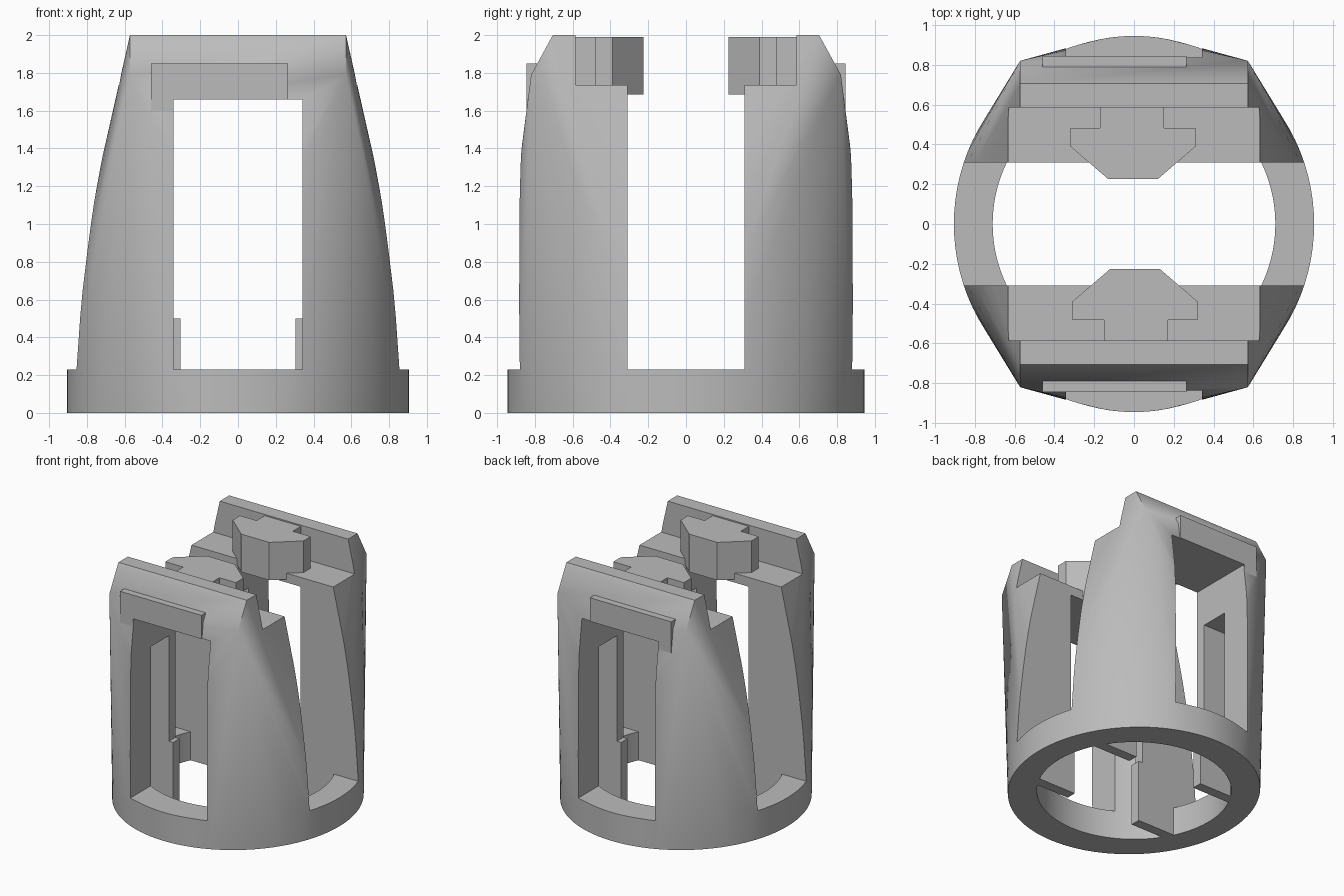
import bpy, bmesh
from math import sin, cos, asin, pi, radians

cube = bpy.data.objects.get("Cube")
if cube:
    bpy.data.objects.remove(cube, do_unlink=True)

grey = bpy.data.materials.new("plain grey")
grey.use_nodes = True
COLOR = (0.5, 0.5, 0.5, 1)
grey.diffuse_color = COLOR
grey.node_tree.nodes["Principled BSDF"].inputs["Base Color"].default_value = COLOR


def finish(name, bm):
    bmesh.ops.recalc_face_normals(bm, faces=bm.faces)
    mesh = bpy.data.meshes.new(name)
    bm.to_mesh(mesh)
    bm.free()
    mesh.materials.append(grey)
    obj = bpy.data.objects.new(name, mesh)
    bpy.context.collection.objects.link(obj)
    return obj


def prism(name, outline, z0, z1):
    bm = bmesh.new()
    face = bm.faces.new([bm.verts.new((x, y, z0)) for x, y in outline])
    top = bmesh.ops.extrude_face_region(bm, geom=[face])["geom"]
    moved = [v for v in top if isinstance(v, bmesh.types.BMVert)]
    bmesh.ops.translate(bm, verts=moved, vec=(0, 0, z1 - z0))
    return finish(name, bm)


def box(name, x0, x1, y0, y1, z0, z1):
    return prism(name, [(x0, y0), (x1, y0), (x1, y1), (x0, y1)], z0, z1)


def arc(radius, start, end, steps=24):
    angles = [start + (end - start) * i / steps for i in range(steps + 1)]
    return [(radius * cos(a), radius * sin(a)) for a in angles]


# Body: hull around an oval base and a rectangular wedge-shaped top
bm = bmesh.new()
SIDES = 96
for z, rx, ry in [(0, 0.905, 0.945), (0.23, 0.905, 0.945), (0.5, 0.885, 0.945),
                  (0.7, 0.858, 0.943), (0.88, 0.825, 0.938)]:
    for i in range(SIDES):
        a = 2 * pi * i / SIDES
        bm.verts.new((rx * cos(a), ry * sin(a), z))
for sx in (-1, 1):
    for sy in (-1, 1):
        bm.verts.new((0.572 * sx, 0.82 * sy, 1.79))
        bm.verts.new((0.572 * sx, 0.705 * sy, 2.0))
hull = bmesh.ops.convex_hull(bm, input=bm.verts)
loose = [v for v in bm.verts if not v.link_faces]
bmesh.ops.delete(bm, geom=loose, context="VERTS")
bmesh.ops.dissolve_limit(bm, angle_limit=radians(0.5), verts=bm.verts, edges=bm.edges)
body = finish("body", bm)

# Cutters: side slot, top step, windows, ring hole and leg pockets
R = 0.71
SLOT, WALL = 0.31, 0.39
low, high = asin(SLOT / R), asin(WALL / R)
pocket = arc(R, high, pi - high)
cutters = [
    box("slot_cutter", -2, 2, -SLOT, SLOT, 0.23, 3),
    box("step_cutter", -2, 2, -0.585, 0.585, 1.735, 3),
    box("window_cutter", -0.342, 0.342, -2, 2, 0.23, 1.66),
    box("hole_middle_cutter", -0.305, 0.305, -0.45, 0.45, -0.5, 0.6),
    prism("hole_side_cutter", arc(R, -low, low) + arc(R, pi - low, pi + low), -0.5, 0.4),
    prism("back_pocket_cutter", pocket, -0.5, 1.35),
    prism("front_pocket_cutter", [(-x, -y) for x, y in pocket], -0.5, 1.35),
]
for cutter in cutters:
    mod = body.modifiers.new(cutter.name, "BOOLEAN")
    mod.operation = "DIFFERENCE"
    mod.solver = "EXACT"
    mod.object = cutter
bpy.context.view_layer.objects.active = body
body.select_set(True)
for cutter in cutters:
    bpy.ops.object.modifier_apply(modifier=cutter.name)
    bpy.data.objects.remove(cutter, do_unlink=True)
bpy.ops.object.shade_smooth_by_angle(angle=radians(25))

# Foot blocks inside each leg
for sx, side in ((-1, "right"), (1, "left")):
    for sy, end in ((-1, "front"), (1, "back")):
        xs = sorted((0.305 * sx, 0.38 * sx))
        ys = sorted((SLOT * sy, WALL * sy))
        box(f"{end}_{side}_foot_block", *xs, *ys, 0, 0.5)

# Clamp jaws facing each other on the ledges
jaw = [(-0.15, -0.6), (0.172, -0.6), (0.172, -0.483), (0.32, -0.483), (0.32, -0.39),
       (0.13, -0.226), (-0.12, -0.226), (-0.31, -0.39), (-0.31, -0.483), (-0.15, -0.483)]
prism("front_jaw", jaw, 1.685, 1.99)
prism("back_jaw", [(-x, -y) for x, y in jaw], 1.685, 1.99)

# Hooked plates above the windows
for sy, end in ((-1, "front"), (1, "back")):
    ys = sorted((0.79 * sy, 0.845 * sy))
    box(f"{end}_plate", -0.46, 0.265, *ys, 1.66, 1.85)
    box(f"{end}_plate_hook", -0.46, -0.345, *ys, 1.42, 1.66)
